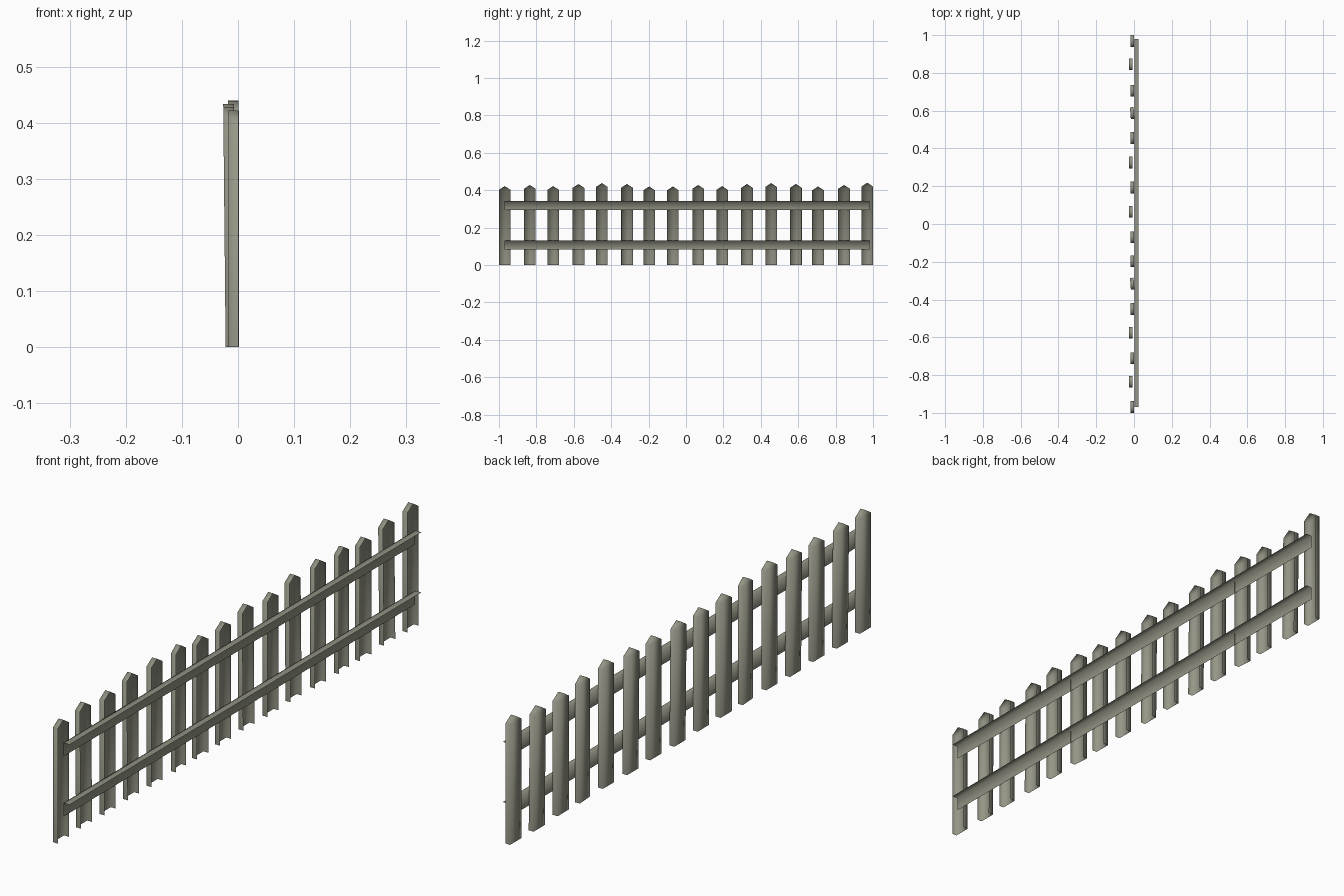
import bpy, bmesh
from math import radians
from mathutils import Matrix, Vector

cube = bpy.data.objects.get("Cube")
if cube:
    bpy.data.objects.remove(cube, do_unlink=True)

wood = bpy.data.materials.new("weathered_wood")
wood.use_nodes = True
color = (0.30, 0.30, 0.24, 1)
wood.diffuse_color = color
wood.node_tree.nodes["Principled BSDF"].inputs["Base Color"].default_value = color


def finish(name, bm):
    for f in bm.faces:
        f.smooth = True
    mesh = bpy.data.meshes.new(name)
    bm.to_mesh(mesh)
    bm.free()
    mesh.materials.append(wood)
    bpy.context.collection.objects.link(bpy.data.objects.new(name, mesh))


def picket(name, y, height, shift=0.0, lean=0.0, yaw=0.0):
    """Pointed board, hollow towards the rails and open underneath."""
    half, depth, shoulder = 0.031, 0.019, height - 0.02
    outline = [(-half, 0), (-half, shoulder), (0, height), (half, shoulder), (half, 0)]
    bm = bmesh.new()
    outer = [bm.verts.new((-depth, a, z)) for a, z in outline]
    inner = [bm.verts.new((0, a, z)) for a, z in outline]
    # Front board, split at the shoulders into body and point
    bm.faces.new((outer[0], outer[1], outer[3], outer[4]))
    bm.faces.new(outer[1:4])
    # Sides and gable
    for i in range(4):
        bm.faces.new((outer[i], inner[i], inner[i + 1], outer[i + 1]))
    bmesh.ops.recalc_face_normals(bm, faces=bm.faces)
    if sum(f.normal.x for f in bm.faces) > 0:
        bmesh.ops.reverse_faces(bm, faces=bm.faces)
    turn = Matrix.Rotation(radians(yaw), 3, "Z")
    for v in bm.verts:
        v.co = turn @ v.co + Vector((0.001 + shift + lean * v.co.z, y, 0))
    finish(name, bm)


def rail(name, top):
    """Angle-section rail: upright strip against the pickets and a top ledge."""
    section = [(0.0015, top - 0.048), (0.0015, top), (0.025, top)]
    bm = bmesh.new()
    a, b = [[bm.verts.new((x, y, z)) for x, z in section] for y in (-0.97, 0.98)]
    for i in range(2):
        bm.faces.new((a[i], a[i + 1], b[i + 1], b[i]))
    bmesh.ops.recalc_face_normals(bm, faces=bm.faces)
    if sum(f.normal.z for f in bm.faces) < 0:
        bmesh.ops.reverse_faces(bm, faces=bm.faces)
    finish(name, bm)


# Pickets: position along the fence, height and style of placement
STRAIGHT = {}
LEANING = dict(shift=-0.004, lean=-0.01)
TWISTED = dict(shift=-0.001, yaw=4)
pickets = [
    (-0.969, 0.422, STRAIGHT), (-0.835, 0.428, LEANING),
    (-0.710, 0.422, STRAIGHT), (-0.575, 0.433, LEANING),
    (-0.450, 0.438, STRAIGHT), (-0.315, 0.433, TWISTED),
    (-0.197, 0.420, STRAIGHT), (-0.070, 0.420, STRAIGHT),
    (0.065, 0.428, LEANING), (0.193, 0.422, STRAIGHT),
    (0.326, 0.433, LEANING), (0.455, 0.438, STRAIGHT),
    (0.588, 0.433, TWISTED), (0.706, 0.420, STRAIGHT),
    (0.845, 0.428, LEANING), (0.969, 0.440, STRAIGHT),
]
for n, (y, height, style) in enumerate(pickets, 1):
    picket(f"picket_{n}", y, height, **style)

# Rails
rail("upper_rail", 0.342)
rail("lower_rail", 0.131)
